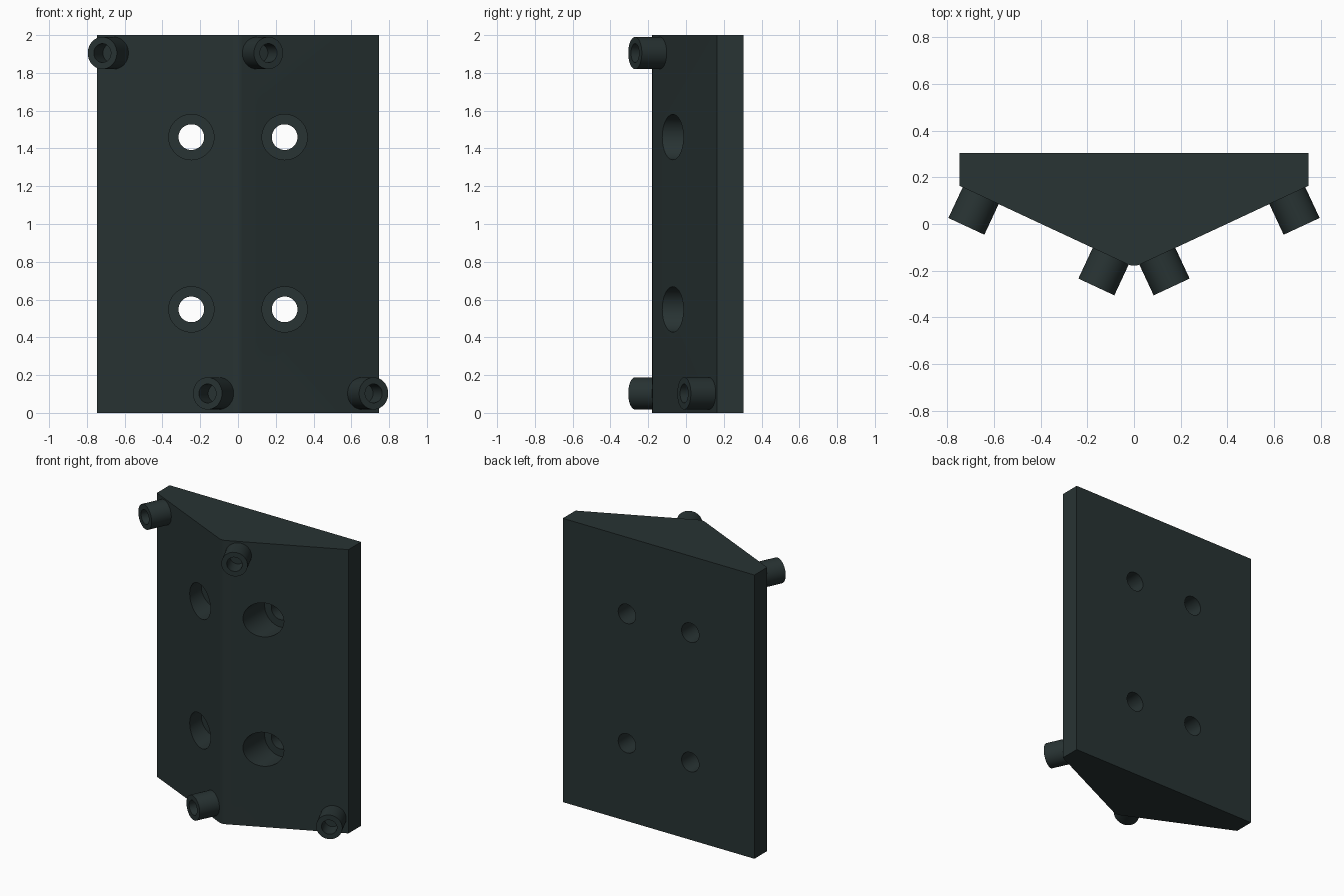
import bpy, bmesh, math
from mathutils import Vector, Matrix

if "Cube" in bpy.data.objects:
    bpy.data.objects.remove(bpy.data.objects["Cube"])

ANGLE = math.radians(25)
APEX_Y, BACK_Y, HALF_W, HEIGHT = -0.185, 0.305, 0.747, 2.0
SLOPE = math.tan(ANGLE)

mat = bpy.data.materials.new("dark slate")
mat.diffuse_color = (0.021, 0.033, 0.033, 1)
mat.use_nodes = True
mat.node_tree.nodes["Principled BSDF"].inputs["Base Color"].default_value = mat.diffuse_color


def make_object(name, bm):
    bmesh.ops.recalc_face_normals(bm, faces=bm.faces)
    mesh = bpy.data.meshes.new(name)
    bm.to_mesh(mesh)
    bm.free()
    mesh.materials.append(mat)
    obj = bpy.data.objects.new(name, mesh)
    bpy.context.collection.objects.link(obj)
    return obj


def smooth(obj):
    bpy.ops.object.select_all(action='DESELECT')
    obj.select_set(True)
    bpy.context.view_layer.objects.active = obj
    bpy.ops.object.shade_smooth_by_angle(angle=math.radians(30))


def lathe(name, profile, matrix, steps=48):
    """Spin (radius, height) points around local z, then place the result."""
    bm = bmesh.new()
    verts = [bm.verts.new((r, 0, h)) for r, h in profile]
    edges = [bm.edges.new(pair) for pair in zip(verts, verts[1:])]
    bmesh.ops.spin(bm, geom=verts + edges, cent=(0, 0, 0), axis=(0, 0, 1),
                   angle=math.tau, steps=steps)
    bmesh.ops.remove_doubles(bm, verts=bm.verts, dist=1e-5)
    bm.transform(matrix)
    return make_object(name, bm)


# Wedge body: plan outline with a small rounded ridge, extruded upward
radius = 0.06
centre_y = APEX_Y + radius / math.cos(ANGLE)
outline = [(HALF_W, BACK_Y), (-HALF_W, BACK_Y), (-HALF_W, APEX_Y + HALF_W * SLOPE)]
for i in range(7):
    a = ANGLE * (i / 3 - 1)
    outline.append((radius * math.sin(a), centre_y - radius * math.cos(a)))
outline.append((HALF_W, APEX_Y + HALF_W * SLOPE))
bm = bmesh.new()
base = bm.faces.new([bm.verts.new((x, y, 0)) for x, y in outline])
top = bmesh.ops.extrude_face_region(bm, geom=[base])["geom"]
bmesh.ops.translate(bm, vec=(0, 0, HEIGHT),
                    verts=[v for v in top if isinstance(v, bmesh.types.BMVert)])
body = make_object("wedge_body", bm)
bpy.context.view_layer.objects.active = body

# Four counterbored screw holes running front to back
hole_profile = [(0, -0.5), (0.12, -0.5), (0.12, 0.115), (0.068, 0.115), (0.068, 0.5), (0, 0.5)]
for x in (-0.247, 0.247):
    for z in (0.548, 1.46):
        place = Matrix.Translation((x, 0, z)) @ Matrix.Rotation(-math.pi / 2, 4, 'X')
        cutter = lathe("hole_cutter", hole_profile, place)
        cutter.hide_render = True
        mod = body.modifiers.new("hole", 'BOOLEAN')
        mod.operation, mod.solver, mod.object = 'DIFFERENCE', 'EXACT', cutter
        bpy.context.view_layer.objects.active = body
        bpy.ops.object.modifier_apply(modifier=mod.name)
        bpy.data.objects.remove(cutter)
smooth(body)

# Hollow pegs standing square to the sloped faces
peg_profile = [(0, -0.003), (0.085, -0.003), (0.085, 0.145), (0.05, 0.145), (0.05, 0.03), (0, 0.03)]
pegs = [("upper_left_peg", -0.657, 1.905), ("lower_left_peg", -0.1, 0.103),
        ("upper_right_peg", 0.1, 1.905), ("lower_right_peg", 0.657, 0.103)]
for name, x, z in pegs:
    normal = Vector((math.copysign(math.sin(ANGLE), x), -math.cos(ANGLE), 0))
    place = Matrix.Translation((x, APEX_Y + abs(x) * SLOPE, z)) \
        @ normal.to_track_quat('Z', 'Y').to_matrix().to_4x4()
    smooth(lathe(name, peg_profile, place))
